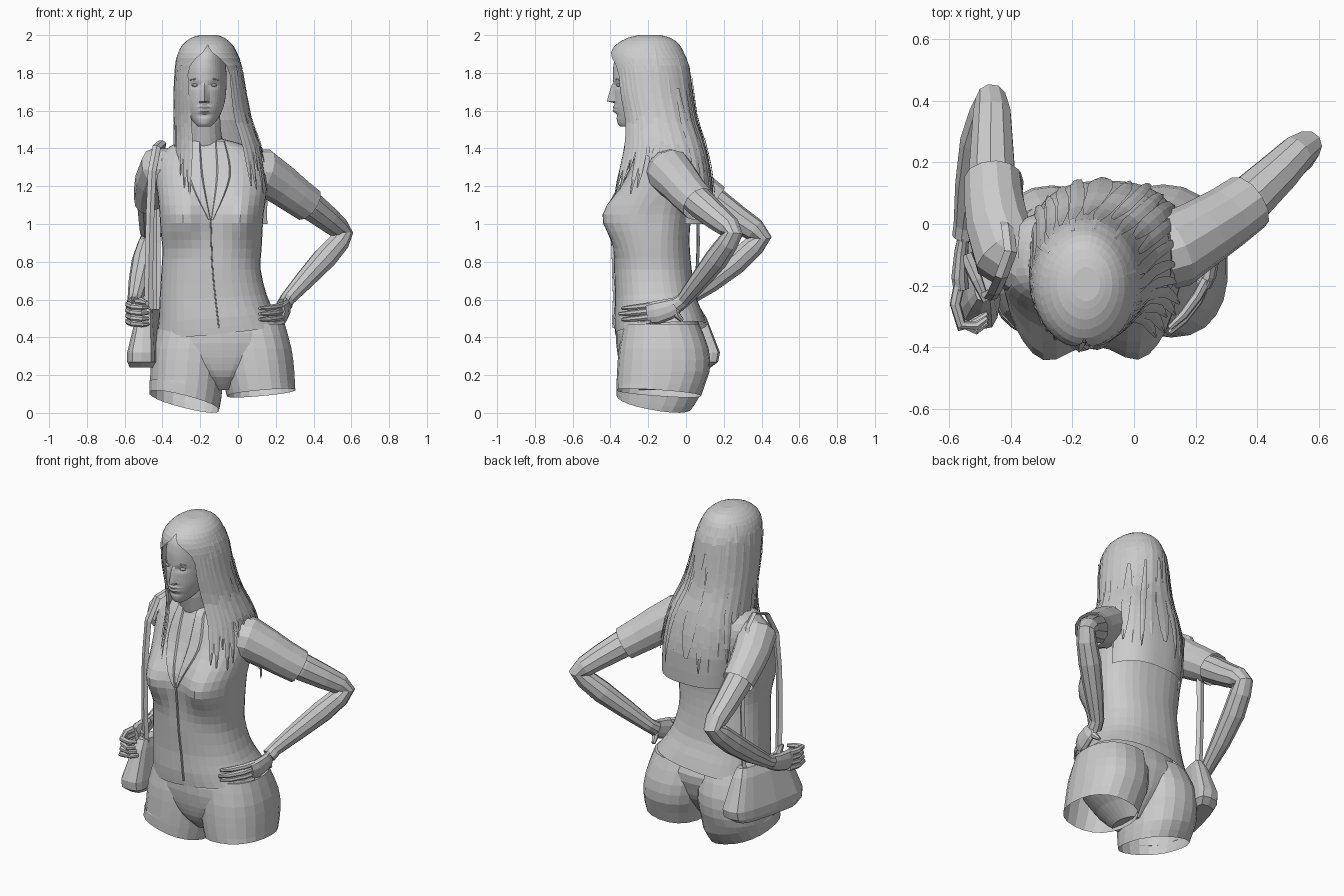
import bpy, bmesh, math, random
from mathutils import Vector
from mathutils.bvhtree import BVHTree

random.seed(4)


def mesh(name, verts, faces):
    me = bpy.data.meshes.new(name)
    me.from_pydata([tuple(v) for v in verts], [], faces)
    bm = bmesh.new()
    bm.from_mesh(me)
    bmesh.ops.recalc_face_normals(bm, faces=bm.faces)
    bm.to_mesh(me)
    bm.free()
    ob = bpy.data.objects.new(name, me)
    bpy.context.collection.objects.link(ob)
    return ob


def skin(name, rows, cap0=True, cap1=True, closed=True):
    n = len(rows[0])
    faces = [(i * n + j, i * n + (j + 1) % n, (i + 1) * n + (j + 1) % n, (i + 1) * n + j)
             for i in range(len(rows) - 1) for j in range(n if closed else n - 1)]
    if cap0:
        faces.append(tuple(range(n)))
    if cap1:
        faces.append(tuple(range((len(rows) - 1) * n, len(rows) * n)))
    return mesh(name, [v for r in rows for v in r], faces)


def refine(pts, k):
    out = []
    for i in range(len(pts) - 1):
        q = [pts[max(0, min(len(pts) - 1, i + d))] for d in (-1, 0, 1, 2)]
        for s in range(k):
            t = s / k
            out.append([0.5 * (2 * b + (c - a) * t + (2 * a - 5 * b + 4 * c - d) * t * t
                               + (3 * b - a - 3 * c + d) * t ** 3) for a, b, c, d in zip(*q)])
    return out + [list(pts[-1])]


def ring_point(r, a, p=1.0, s=1.0):
    # ring = z, x min, x max, y front, y back, tilt x, tilt y; a = 0 is the front
    f = lambda v: math.copysign(abs(v) ** p, v)
    dx, dy = s * f(math.sin(a)) * (r[2] - r[1]) / 2, -s * f(math.cos(a)) * (r[4] - r[3]) / 2
    tx, ty = (r[5], r[6]) if len(r) > 5 else (0, 0)
    return Vector(((r[1] + r[2]) / 2 + dx, (r[3] + r[4]) / 2 + dy, r[0] + tx * dx + ty * dy))


def loft(name, rings, n=24, p=1.0, k=2, deform=None, **caps):
    rows = [[ring_point(r, 2 * math.pi * j / n, p) for j in range(n)] for r in refine(rings, k)]
    if deform:
        rows = [[deform(v) for v in row] for row in rows]
    return skin(name, rows, **caps)


def tube(name, pts, n=10, flat=1.0, up=(0, 0, 1), k=1, **caps):
    # each point = x, y, z, radius
    pts = refine(pts, k)
    P = [Vector(q[:3]) for q in pts]
    rows, prev, N = [], None, Vector(up)
    for i, c in enumerate(P):
        T = (P[min(i + 1, len(P) - 1)] - P[max(i - 1, 0)]).normalized()
        if prev:
            N = prev.rotation_difference(T) @ N
        N = (N - T * N.dot(T)).normalized()
        B, prev, r = T.cross(N), T, pts[i][3]
        rows.append([c + N * r * math.cos(2 * math.pi * j / n) + B * r * flat * math.sin(2 * math.pi * j / n)
                     for j in range(n)])
    return skin(name, rows, **caps)


def bump(v, x, z, sx, sz):
    return math.exp(-((v.x - x) / sx) ** 2 - ((v.z - z) / sz) ** 2)


# Fitted top with bust and slanted hem
def shape_top(v):
    if v.y < -0.15:
        v.y -= 0.105 * sum(bump(v, x, 1.04, 0.12, 0.14) for x in (-0.30, 0.03))
    fade = max(0, min(1, (0.75 - v.z) / 0.3))
    v.z += fade * (0.1 * (v.x + 0.1) + 0.1 * (v.y + 0.15))
    return v


top = loft("fitted_top", [
    (0.44, -.43, .235, -.375, .11), (0.52, -.42, .19, -.38, .085), (0.62, -.415, .15, -.375, .05),
    (0.76, -.405, .12, -.38, .03), (0.87, -.40, .125, -.375, .02), (0.96, -.41, .13, -.365, .02),
    (1.05, -.415, .135, -.36, .03), (1.15, -.425, .15, -.345, .05), (1.26, -.44, .16, -.31, .06),
    (1.35, -.425, .14, -.275, .05), (1.41, -.36, .06, -.245, .02), (1.45, -.27, -.08, -.23, -.03)],
    n=36, p=0.85, deform=shape_top, cap0=False)
tree = BVHTree.FromPolygons([v.co for v in top.data.vertices], [p.vertices for p in top.data.polygons])


def on_chest(x, z, off):
    hit = tree.ray_cast(Vector((x, -2, z)), Vector((0, 1, 0)))[0]
    return Vector((x, (hit.y if hit else -.24) - off, z))


def chest_strip(name, path):
    # path points = left x, right x, z
    rows = [[on_chest(a + (b - a) * t, z, o) for t, o in ((0, .002), (.1, .012), (.9, .012), (1, .002))]
            for a, b, z in refine(path, 5)]
    skin(name, rows, False, False, False)


# Lapels and front closure
chest_strip("lapel_right", [(-.25, -.20, 1.44), (-.26, -.185, 1.25), (-.155, -.145, 1.02)])
chest_strip("lapel_left", [(-.12, -.07, 1.44), (-.115, -.04, 1.25), (-.142, -.132, 1.02)])
chest_strip("front_closure", [(-.148, -.14, 1.02), (-.138, -.13, .75), (-.105, -.097, .45)])

# Hips and open-ended thighs
loft("hips", [(0.55, -.38, .15, -.34, .03), (0.42, -.43, .25, -.37, .09), (0.33, -.435, .265, -.365, .075),
              (0.26, -.38, .21, -.352, .05), (0.19, -.24, .08, -.325, .0), (0.12, -.14, -.02, -.26, -.06)], n=28)
loft("thigh_right", [(0.47, -.42, -.06, -.33, .07), (0.34, -.455, -.065, -.355, .12),
                     (0.22, -.465, -.075, -.365, .12, -.05, -.05), (0.13, -.47, -.085, -.368, .085, -.2, -.1),
                     (0.06, -.47, -.10, -.368, .03, -.25, -.17)], n=22, p=.88, cap1=False)
loft("thigh_left", [(0.47, -.14, .25, -.33, .07), (0.34, -.115, .285, -.355, .12),
                    (0.22, -.095, .30, -.365, .125, .05, -.05), (0.105, -.06, .305, -.368, .08, .09, -.07)],
     n=22, p=.88, cap1=False)

# Neck
tube("neck", [(-.17, -.12, 1.38, .11), (-.175, -.165, 1.46, .09), (-.175, -.19, 1.53, .082), (-.175, -.19, 1.62, .08)], 16)


# Head with modelled face
def shape_face(v):
    if v.y < -.25:
        t = (1.74 - v.z) / .085
        if 0 <= t <= 1.12:
            v.y -= (.008 + .03 * min(t, 1)) * math.exp(-((v.x + .178) / (.010 + .008 * t)) ** 2)
        v.y += .012 * sum(bump(v, x, 1.735, .028, .016) for x in (-.225, -.131))
        v.y -= .012 * bump(v, -.178, 1.617, .032, .008) + .014 * bump(v, -.178, 1.598, .028, .009)
        v.y += .006 * bump(v, -.178, 1.575, .04, .01)
    return v


loft("head", [(1.515, -.21, -.146, -.345, -.28), (1.53, -.228, -.128, -.36, -.22), (1.57, -.258, -.098, -.370, -.14),
              (1.63, -.282, -.074, -.378, -.09), (1.69, -.292, -.064, -.382, -.05), (1.76, -.294, -.060, -.386, -.02),
              (1.84, -.288, -.065, -.384, -.01), (1.91, -.26, -.08, -.36, -.03), (1.96, -.20, -.13, -.28, -.12)],
     n=48, k=6, deform=shape_face)
for side, x in (("right", -.225), ("left", -.131)):
    bpy.ops.mesh.primitive_uv_sphere_add(segments=12, ring_count=8, radius=.016, location=(x, -.353, 1.735))
    bpy.context.object.name = "eye_" + side
    bpy.context.object.scale = (1.3, 1, .6)
    tube("brow_" + side, [(x - .028, -.352, 1.762, .002), (x, -.371, 1.768, .004), (x + .028, -.352, 1.762, .002)], 6)

# Hair: open-fronted shell with loose locks laid over it (last value = half gap in degrees)
HAIR = [(2.0, -.20, -.11, -.25, -.14, 0), (1.985, -.25, -.07, -.31, -.08, 0), (1.95, -.292, -.03, -.37, -.035, 0),
        (1.905, -.318, -.005, -.40, -.01, 10), (1.84, -.331, .018, -.405, .015, 33), (1.70, -.337, .04, -.39, .033, 43),
        (1.55, -.335, .07, -.355, .055, 43), (1.42, -.335, .12, -.365, .10, 44), (1.30, -.345, .145, -.40, .125, 105),
        (1.18, -.35, .165, -.44, .14, 112), (1.0, -.34, .175, -.47, .135, 116)]


def hair_ring(z):
    for a, b in zip(HAIR, HAIR[1:]):
        if z >= b[0]:
            t = (a[0] - z) / (a[0] - b[0])
            return [p + (q - p) * t for p, q in zip(a, b)]
    return HAIR[-1]


def hair_point(r, a, s=1.0):
    # the hair flattens out across the back as it falls
    flat = max(0, min(1, (1.65 - r[0]) / .3)) * (1 if math.cos(a) < 0 else 0)
    return ring_point(r[:5], a, 1 - .25 * flat, s)


rows = []
for r in refine(HAIR, 2):
    g = math.radians(max(0, r[5]))
    rows.append([hair_point(r, g + (2 * math.pi - 2 * g) * j / 36) for j in range(37)])
skin("hair_shell", rows, True, False, False)


def lock(i, deg, z0, z1, w, s):
    rows = []
    for q in range(10):
        t = q / 9
        z = z0 + (z1 - z0) * t
        half = w * min(1, .35 + 2 * t) * (1 - t ** 4 * .85)
        r = hair_ring(z)
        rows.append([hair_point(r, math.radians(deg + half * e), s + (.01 if e == 0 else 0)) for e in (-1, 0, 1)])
    skin("hair_lock_%02d" % i, rows, False, False, False)


count = 0
for deg in range(116, 250, 13):
    lock(count, deg, random.uniform(1.7, 1.96), random.uniform(1.08, 1.22), random.uniform(4, 8), random.uniform(1.01, 1.04))
    count += 1
for sgn in (-1, 1):
    for k in range(5):
        lock(count, sgn * (40 + 7 * k), 1.80 + .02 * k, random.uniform(1.13, 1.28), 5.5, 1.0 + .012 * (k % 3))
        count += 1
    for k in range(3):
        lock(count, sgn * (78 + 12 * k), 1.94, random.uniform(1.3, 1.42), 6, 1.015)
        count += 1


# Arms with short sleeves
def arm(side, sleeve, limb):
    tube("sleeve_" + side, sleeve, 12, cap0=False, cap1=False)
    tube("arm_" + side, limb, 10)


arm("left", [(.05, -.11, 1.28, .115), (.13, -.085, 1.275, .125), (.22, -.03, 1.215, .112), (.30, .02, 1.155, .103), (.37, .07, 1.105, .097)],
    [(.20, -.04, 1.22, .08), (.38, .085, 1.10, .08), (.47, .17, 1.03, .07), (.53, .232, .98, .06), (.56, .253, .95, .05),
     (.535, .225, .905, .057), (.46, .165, .82, .064), (.35, .07, .70, .053), (.26, -.01, .60, .04), (.245, -.05, .57, .042)])
arm("right", [(-.36, -.12, 1.29, .11), (-.415, -.09, 1.295, .115), (-.44, -.01, 1.235, .105), (-.453, .07, 1.18, .098), (-.458, .15, 1.12, .093)],
    [(-.445, .03, 1.20, .075), (-.46, .16, 1.11, .078), (-.46, .27, 1.03, .07), (-.46, .36, .97, .063), (-.463, .402, .93, .052),
     (-.475, .36, .885, .06), (-.50, .27, .80, .064), (-.525, .13, .69, .055), (-.545, .0, .60, .04), (-.55, -.04, .58, .04)])

# Hands: flat palm, four fingers and a thumb
tube("palm_left", [(.25, -.03, .58, .038), (.255, -.09, .55, .055), (.24, -.16, .53, .062), (.225, -.2, .525, .055)], 10, .45)
tube("palm_right", [(-.55, -.02, .585, .038), (-.56, -.09, .56, .052), (-.565, -.17, .545, .062), (-.56, -.21, .54, .058)], 10, .45)
for i in range(4):
    z, e = .57 - .03 * i, .015 * abs(i - 1)
    tube("finger_left_%d" % i, [(.235, -.18, z, .018), (.205, -.25 + e, z - .008, .017),
                                (.16, -.31 + e, z - .014, .015), (.115, -.352 + e, z - .016, .009)], 7)
    z += .008
    tube("finger_right_%d" % i, [(-.565, -.19, z, .019), (-.58, -.26, z - .005, .018), (-.56, -.32 - e / 2, z - .015, .017),
                                 (-.51, -.345 + e, z - .02, .015), (-.475, -.32 + e, z - .018, .01)], 7)
tube("thumb_left", [(.25, -.06, .56, .024), (.245, -.05, .52, .02), (.235, -.02, .49, .011)], 7)
tube("thumb_right", [(-.545, -.1, .585, .024), (-.51, -.18, .59, .02), (-.48, -.25, .58, .012)], 7)


# Shoulder bag, its back end turned inwards, and strap
def turn_bag(v):
    v.x += .25 * max(0, v.y + .2)
    return v


loft("bag", [(.24, -.575, -.45, -.30, .13), (.27, -.59, -.43, -.34, .17), (.32, -.59, -.43, -.345, .18),
             (.50, -.545, -.445, -.28, .11), (.55, -.52, -.455, -.25, .08)], n=16, p=.5, k=1, deform=turn_bag)
tube("bag_strap", [(-.475, -.22, .53, .022), (-.472, -.235, .75, .022), (-.465, -.24, 1.05, .022), (-.455, -.225, 1.28, .022),
                   (-.43, -.17, 1.41, .022), (-.40, -.09, 1.435, .022), (-.41, -.01, 1.38, .022), (-.43, .06, 1.2, .022),
                   (-.43, .065, .9, .022), (-.43, .05, .53, .022)], 4, .4, up=(1, 0, 0))
